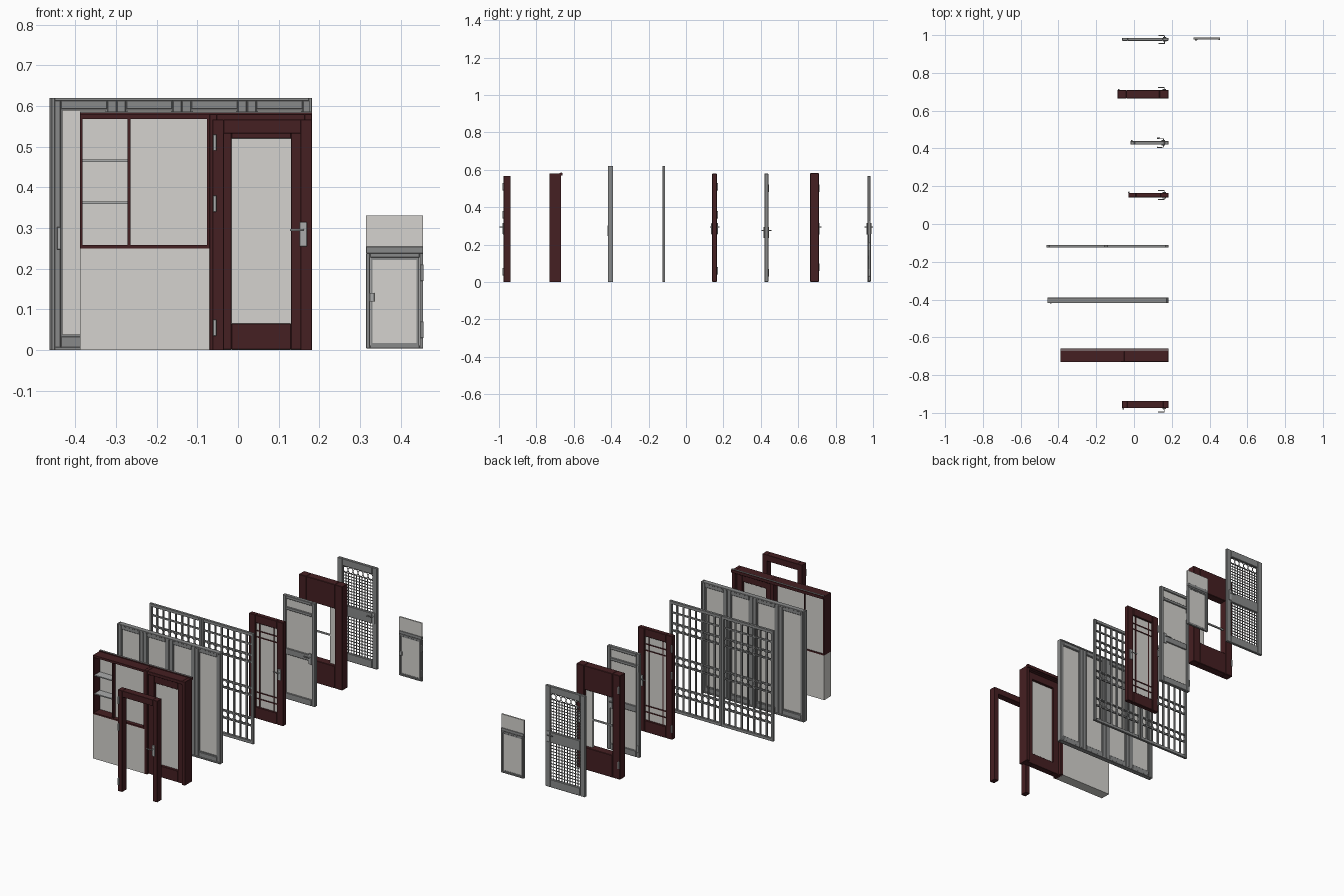
import bpy, bmesh, math
from mathutils import Matrix, Vector

cube = bpy.data.objects.get("Cube")
if cube:
    bpy.data.objects.remove(cube, do_unlink=True)


def material(name, r, g, b):
    mat = bpy.data.materials.new(name)
    mat.use_nodes = True
    mat.diffuse_color = (r, g, b, 1)
    mat.node_tree.nodes["Principled BSDF"].inputs["Base Color"].default_value = (r, g, b, 1)
    return mat


maroon = material("maroon_wood", 0.06, 0.014, 0.016)
grey = material("grey_metal", 0.25, 0.255, 0.255)
pale = material("pale_panel", 0.66, 0.65, 0.62)
steel = material("light_steel", 0.4, 0.41, 0.41)


def part(name, mat, boxes, bevel=0):
    """One object made of boxes, each given as x, y and z ranges."""
    bm = bmesh.new()
    for xs, ys, zs in boxes:
        size = [abs(r[1] - r[0]) for r in (xs, ys, zs)]
        mid = [(r[1] + r[0]) / 2 for r in (xs, ys, zs)]
        place = Matrix.Translation(mid) @ Matrix.Diagonal((*size, 1))
        bmesh.ops.create_cube(bm, size=1, matrix=place)
    mesh = bpy.data.meshes.new(name)
    bm.to_mesh(mesh)
    bm.free()
    mesh.materials.append(mat)
    ob = bpy.data.objects.new(name, mesh)
    bpy.context.collection.objects.link(ob)
    if bevel:
        mod = ob.modifiers.new("edge", "BEVEL")
        mod.width = bevel
    return ob


def around(c, half):
    return (c - half, c + half)


def ring(xs, ys, zs, side, top=None, bottom=None):
    """Four boxes forming a rectangular frame."""
    top = side if top is None else top
    bottom = side if bottom is None else bottom
    (x0, x1), (z0, z1) = xs, zs
    boxes = [((x0, x0 + side), ys, zs), ((x1 - side, x1), ys, zs)]
    inner = (x0 + side, x1 - side)
    if top:
        boxes.append((inner, ys, (z1 - top, z1)))
    if bottom:
        boxes.append((inner, ys, (z0, z0 + bottom)))
    return boxes


def rods(name, mat, paths, radius, cyclic=True):
    """Thin round wires following lists of points, turned into a mesh."""
    cu = bpy.data.curves.new(name, "CURVE")
    cu.dimensions = "3D"
    cu.bevel_depth = radius
    cu.bevel_resolution = 1
    cu.use_fill_caps = True
    for path in paths:
        sp = cu.splines.new("POLY")
        sp.points.add(len(path) - 1)
        for p, co in zip(sp.points, path):
            p.co = (*co, 1)
        sp.use_cyclic_u = cyclic
    cu.materials.append(mat)
    ob = bpy.data.objects.new(name, cu)
    bpy.context.collection.objects.link(ob)
    bpy.ops.object.select_all(action="DESELECT")
    ob.select_set(True)
    bpy.context.view_layer.objects.active = ob
    bpy.ops.object.convert(target="MESH")


def circle(x, y, z, r, n=12):
    turn = [2 * math.pi * i / n for i in range(n)]
    return [Vector((x + r * math.cos(a), y, z + r * math.sin(a))) for a in turn]


def lever(name, x, face, z, out, reach=0.02):
    """Lock plate with a bent lever, standing off a face in direction out."""
    part(name + "_plate", steel, [(around(x, 0.009), (face, face + out * 0.005), around(z - 0.01, 0.03))], 0.001)
    tip = face + out * reach
    rods(name + "_lever", steel, [[(x, face, z), (x, tip, z), (x - 0.032, tip, z)]], 0.003, False)


def hinges(name, x, y, heights):
    part(name, steel, [(around(x, 0.004), around(y, 0.004), around(z, 0.02)) for z in heights], 0.001)


# Door surround at the front
jamb_y = (-0.975, -0.937)
part("door_surround", maroon, ring((-0.063, 0.182), jamb_y, (0, 0.567), 0.028, 0.035, 0), 0.001)
hinges("surround_hinges", -0.057, -0.977, (0.055, 0.36, 0.51))
lever("surround_handle", 0.16, jamb_y[0], 0.295, -1)

# Door with side cabinet
unit_y = (-0.73, -0.668)
door_x, side_x = (-0.07, 0.182), (-0.388, -0.07)
inner_x = (-0.052, 0.166)
part("entry_frame", maroon, ring(door_x, unit_y, (0, 0.58), 0.018, 0.018, 0), 0.001)
leaf_y = (-0.72, -0.685)
part("entry_leaf", maroon, ring(inner_x, leaf_y, (0.002, 0.56), 0.036, 0.04, 0.063), 0.001)
part("entry_glass", pale, [((-0.018, 0.132), around(-0.702, 0.003), (0.06, 0.525))])
part("cabinet_frame", maroon, ring(side_x, unit_y, (0.25, 0.58), 0.006, 0.012, 0.008)
     + [((-0.271, -0.264), unit_y, (0.25, 0.575))])
part("cabinet_glass", pale, [((-0.265, -0.075), around(-0.705, 0.003), (0.255, 0.57)),
                             ((-0.383, -0.27), around(-0.675, 0.003), (0.255, 0.57))])
part("cabinet_shelves", steel, [((-0.383, -0.27), (-0.725, -0.675), around(z, 0.003)) for z in (0.362, 0.465)])
part("cabinet_base", pale, [(side_x, (-0.728, -0.67), (0, 0.25))])
part("top_rail", maroon, [((side_x[0], door_x[1]), (-0.675, -0.66), (0.568, 0.584))])
part("top_track", steel, [((side_x[0], door_x[1]), (-0.671, -0.664), (0.584, 0.586))])

# Four-leaf sliding door
slide_y = (-0.418, -0.39)
left, right, count = -0.458, 0.182, 4
pitch = (right - left) / count
part("sliding_outer_frame", grey, ring((left, right), slide_y, (0, 0.62), 0.008), 0.001)
leaves, beads, panes = [], [], []
for i in range(count):
    x0 = left + i * pitch
    xs = (x0, x0 + pitch)
    leaves += ring(xs, around(-0.404, 0.01), (0.006, 0.614), 0.023, 0.022, 0.028)
    beads += ring((x0 + 0.022, x0 + pitch - 0.022), around(-0.404, 0.007), (0.033, 0.594), 0.005)
    panes.append(((x0 + 0.02, x0 + pitch - 0.02), around(-0.404, 0.003), (0.03, 0.595)))
part("sliding_leaves", grey, leaves, 0.002)
part("sliding_beads", grey, beads)
part("sliding_panes", pale, panes)
part("sliding_pull", steel, [(around(-0.44, 0.005), (-0.42, -0.412), around(0.275, 0.028))], 0.001)

# Ornamental security grille
grille_y = -0.118
thin = around(grille_y, 0.004)
halves = ((-0.463, -0.141), (-0.141, 0.182))
frames, bars, rails, scrolls = [], [], [], []
for x0, x1 in halves:
    frames += ring((x0, x1), around(grille_y, 0.007), (0, 0.62), 0.014, 0.017, 0.017)
    n = 8
    step = (x1 - x0 - 0.014) / n
    for i in range(1, n):
        bars.append((around(x0 + 0.007 + i * step, 0.004), thin, (0.01, 0.61)))
    for mid in (0.12, 0.29, 0.475):
        rails += [((x0, x1), thin, around(mid + s * 0.022, 0.003)) for s in (-1, 1)]
        scrolls += [circle(x0 + 0.007 + (i + 0.5) * step, grille_y, mid, 0.017) for i in range(n)]
    rails.append(((x0, x1), thin, around(0.555, 0.004)))
part("grille_frame", grey, frames, 0.001)
part("grille_bars", grey, bars)
part("grille_rails", grey, rails)
rods("grille_scrolls", grey, scrolls, 0.0025)

# Glazed door with crossing glazing bars
glazed_x = (-0.03, 0.182)
part("glazed_door", maroon, ring(glazed_x, (0.14, 0.165), (0, 0.58), 0.04, 0.045, 0.065), 0.002)
part("glazed_pane", pale, [((0.008, 0.144), around(0.152, 0.003), (0.06, 0.54))])
glazing = [(around(x, 0.0025), around(0.152, 0.007), (0.06, 0.54)) for x in (0.032, 0.12)]
glazing += [((0.008, 0.144), around(0.152, 0.007), around(z, 0.0025)) for z in (0.11, 0.145, 0.455, 0.49)]
part("glazing_bars", maroon, glazing)
lever("glazed_handle", 0.16, 0.165, 0.295, 1, 0.012)
lever("glazed_front_handle", 0.16, 0.14, 0.295, -1, 0.01)
hinges("glazed_hinges", -0.027, 0.167, (0.06, 0.36, 0.51))

# Metal door with transom and two panels
metal_x, metal_y = (-0.018, 0.182), around(0.43, 0.01)
cross = (0.001, 0.163)
part("metal_door", grey, ring(metal_x, metal_y, (0, 0.58), 0.02, 0.018, 0.035)
     + [(cross, metal_y, (0.5, 0.517)), (cross, metal_y, (0.25, 0.285))], 0.002)
part("metal_door_panels", pale, [(cross, around(0.43, 0.004), zs)
                                 for zs in ((0.03, 0.255), (0.28, 0.505), (0.51, 0.567))])
lever("metal_front_handle", 0.155, metal_y[0], 0.275, -1, 0.014)
lever("metal_back_handle", 0.155, metal_y[1], 0.275, 1, 0.014)
hinges("metal_hinges", -0.013, 0.441, (0.05, 0.5))

# Wide wooden door with an open window
wide_y = (0.664, 0.71)
part("wide_door", maroon, ring((-0.088, 0.182), wide_y, (0, 0.582), 0.047, 0.135, 0.125), 0.002)
part("window_side_panel", pale, [((0.095, 0.136), around(0.687, 0.006), (0.12, 0.455))])
part("window_bar", steel, [((-0.045, 0.1), around(0.687, 0.004), around(0.28, 0.004))])
hinges("wide_hinges", -0.08, 0.711, (0.08, 0.5))
lever("wide_handle", 0.16, wide_y[1], 0.295, 1, 0.012)

# Screen door with two lattices
screen_y = 0.978
screen_x, hole = (-0.063, 0.182), (-0.033, 0.152)
thick = around(screen_y, 0.008)
part("screen_door", grey, ring(screen_x, thick, (0, 0.567), 0.03, 0.04, 0.045)
     + [(hole, thick, (0.25, 0.31))], 0.002)
lattice = []
for z0, z1 in ((0.045, 0.25), (0.31, 0.49)):
    cols = 11
    step = (hole[1] - hole[0]) / cols
    lattice += [(around(hole[0] + i * step, 0.0016), around(screen_y, 0.002), (z0, z1)) for i in range(1, cols)]
    rows = round((z1 - z0) / step)
    lattice += [(hole, around(screen_y, 0.002), around(z0 + i * (z1 - z0) / rows, 0.0016))
                for i in range(1, rows + 1)]
part("screen_lattice", grey, lattice)
radius = (hole[1] - hole[0]) / 12
rods("screen_scrolls", grey, [circle(hole[0] + radius * (2 * i + 1), screen_y, 0.508, radius)
                              for i in range(6)], 0.002)
lever("screen_front_handle", 0.162, thick[0], 0.295, -1, 0.014)
lever("screen_back_handle", 0.162, thick[1], 0.295, 1, 0.011)

# Small hatch with upper plate
hatch_x, hatch_y = (0.315, 0.455), around(0.982, 0.006)
part("hatch_frame", grey, ring(hatch_x, hatch_y, (0.004, 0.238), 0.009, 0.01, 0.008), 0.001)
part("hatch_leaf", grey, ring((0.325, 0.445), around(0.982, 0.004), (0.012, 0.228), 0.006))
part("hatch_panel", pale, [((0.33, 0.44), around(0.982, 0.002), (0.015, 0.225))])
part("hatch_band", grey, [(hatch_x, hatch_y, (0.238, 0.255))], 0.001)
part("hatch_upper_plate", pale, [(hatch_x, around(0.982, 0.004), (0.254, 0.331))])
part("hatch_latch", steel, [(around(0.329, 0.006), (0.972, 0.98), around(0.13, 0.011))], 0.001)
hinges("hatch_hinges", 0.452, 0.978, (0.05, 0.19))
